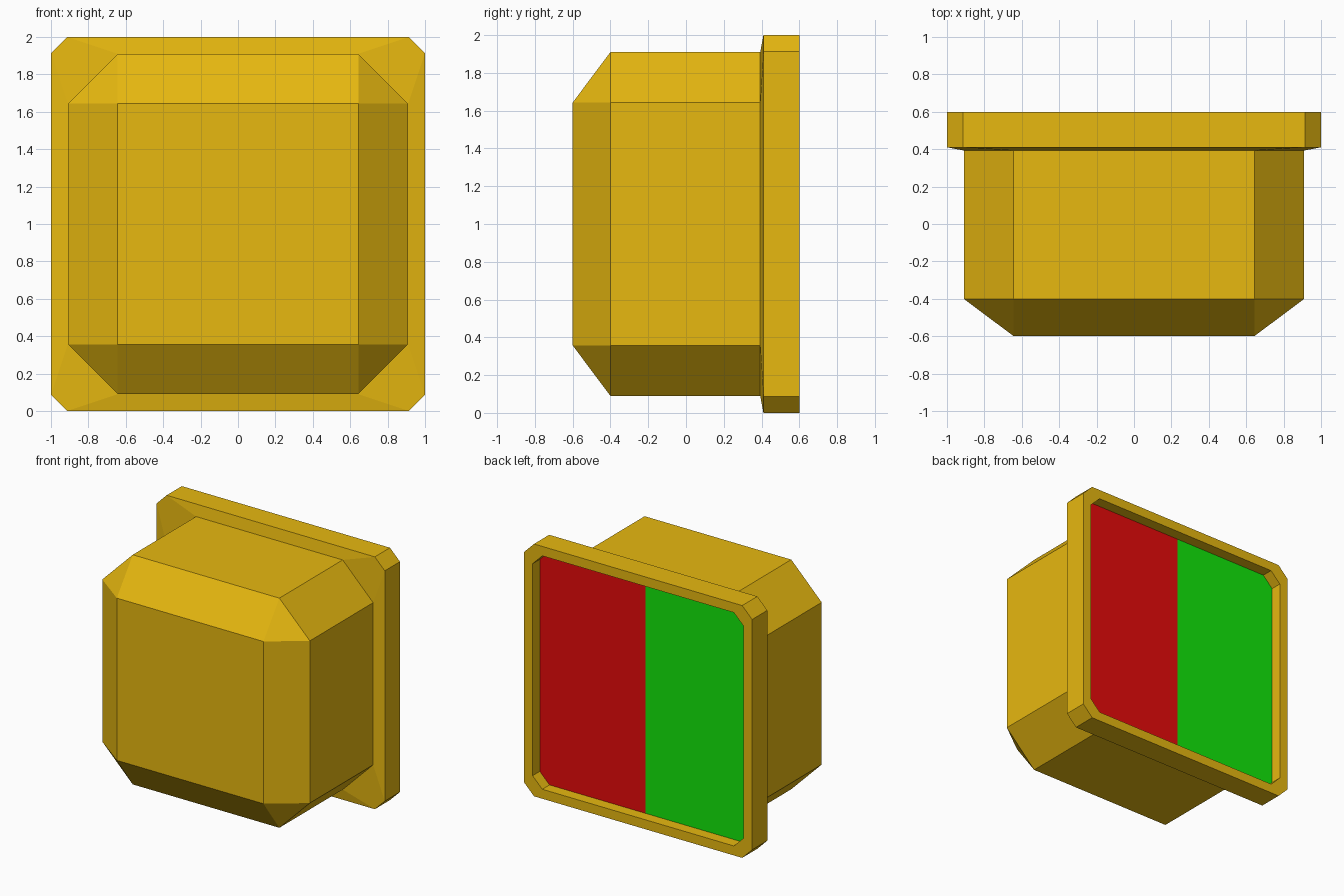
import bpy, bmesh

if "Cube" in bpy.data.objects:
    bpy.data.objects.remove(bpy.data.objects["Cube"])


def material(name, rgb):
    m = bpy.data.materials.new(name)
    m.diffuse_color = (*rgb, 1)
    m.use_nodes = True
    m.node_tree.nodes["Principled BSDF"].inputs["Base Color"].default_value = m.diffuse_color
    return m


def finish(bm, name, mat):
    bmesh.ops.remove_doubles(bm, verts=bm.verts[:], dist=1e-5)
    bmesh.ops.recalc_face_normals(bm, faces=bm.faces[:])
    mesh = bpy.data.meshes.new(name)
    bm.to_mesh(mesh)
    bm.free()
    mesh.materials.append(mat)
    obj = bpy.data.objects.new(name, mesh)
    bpy.context.collection.objects.link(obj)
    return obj


def octagon(a, b):
    """Chamfered square: half width a, flat half length b, centred on z = 1."""
    pts = [(a, -b), (a, b), (b, a), (-b, a), (-a, b), (-a, -b), (-b, -a), (b, -a)]
    return [(x, z + 1) for x, z in pts]


gold = material("gold", (0.8, 0.48, 0.005))
red = material("red", (0.8, 0.003, 0.003))
green = material("green", (0.006, 0.8, 0.003))

# Housing: chamfered body, flange and recessed rim lofted front to back
sections = [(-0.6, 0.643, 0.643), (-0.4, 0.91, 0.643), (0.393, 0.91, 0.643),
            (0.41, 1.0, 0.913), (0.6, 1.0, 0.913),
            (0.6, 0.925, 0.84), (0.51, 0.925, 0.84)]
bm = bmesh.new()
rings = [[bm.verts.new((x, y, z)) for x, z in octagon(a, b)] for y, a, b in sections]
for r0, r1 in zip(rings, rings[1:]):
    for i in range(8):
        j = (i + 1) % 8
        bm.faces.new((r0[i], r0[j], r1[j], r1[i]))
bm.faces.new(rings[0])
finish(bm, "housing", gold)

# Back panels: two halves closing the recess
for name, side, mat in (("red_panel", 1, red), ("green_panel", -1, green)):
    half = [(x, z) for x, z in octagon(0.925, 0.84) if x * side > 0]
    half.sort(key=lambda p: (p[1], p[0] * side if p[1] < 1 else -p[0] * side))
    outline = [(0, 0.075)] + half + [(0, 1.925)]
    if side < 0:
        outline.reverse()
    bm = bmesh.new()
    face = bm.faces.new([bm.verts.new((x, 0.51, z)) for x, z in outline])
    obj = finish(bm, name, mat)
    # Make the panel face the back
    if obj.data.polygons[0].normal.y < 0:
        obj.data.flip_normals()
